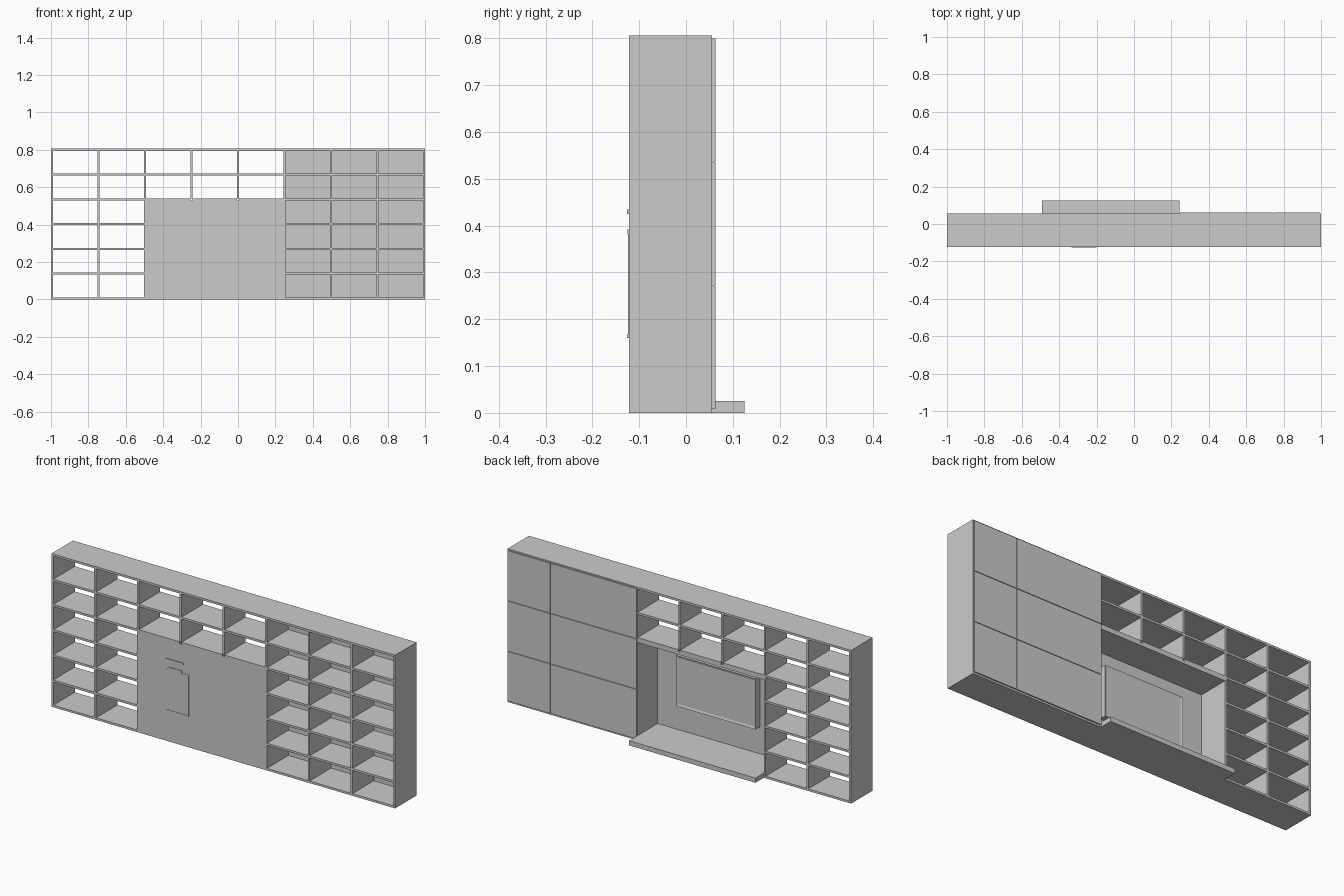
import bpy

cube = bpy.data.objects.get("Cube")
if cube:
    bpy.data.objects.remove(cube)

grey = bpy.data.materials.new("plain_grey")
grey.use_nodes = True
grey.diffuse_color = (0.6, 0.6, 0.6, 1)
grey.node_tree.nodes["Principled BSDF"].inputs["Base Color"].default_value = (0.6, 0.6, 0.6, 1)


def box(name, x0, x1, y0, y1, z0, z1):
    """Axis-aligned board given by its limits."""
    bpy.ops.mesh.primitive_cube_add(size=1)
    ob = bpy.context.object
    ob.name = name
    for v in ob.data.vertices:
        v.co = ((x0, x1)[v.co.x > 0], (y0, y1)[v.co.y > 0], (z0, z1)[v.co.z > 0])
    ob.data.materials.append(grey)
    return ob


T = 0.011                      # board thickness
FRONT, BACK = -0.122, 0.056    # case depth
TOP = 0.806
COLS, ROWS = 8, 6
STEP_X = (2 - T) / COLS
STEP_Z = (TOP - T) / ROWS
col = [-1 + i * STEP_X for i in range(COLS + 1)]   # left side of each upright
row = [j * STEP_Z for j in range(ROWS + 1)]        # underside of each shelf
N0, N1, NZ = 2, 5, 4                               # niche columns and top row

# Outer case
box("bottom_board", -1, 1, FRONT, BACK, 0, T)
box("top_board", -1, 1, FRONT, BACK, TOP - T, TOP)

# Uprights, shortened above the niche
for i, x in enumerate(col):
    z0 = row[NZ] + T if N0 < i < N1 else T
    box("upright", x, x + T, FRONT, BACK, z0, TOP - T)

# Shelves in each bay, left out inside the niche
for i in range(COLS):
    for j in range(1, ROWS):
        if not (N0 <= i < N1 and j < NZ):
            box("shelf", col[i] + T, col[i + 1], FRONT, BACK, row[j], row[j] + T)

# Niche lining and projecting ledge
nx0, nx1 = col[N0] + T, col[N1]
box("niche_panel", nx0, nx1, FRONT, FRONT + T, T, row[NZ])
box("niche_ceiling", nx0, nx1, FRONT + T, BACK, row[NZ] - 0.015, row[NZ])
box("niche_ledge", nx0, nx1, FRONT + T, 0.125, 0, 0.025)

# Doors closing the back of three columns
GAP = 0.0015
door_x = [col[N1], col[7] + T / 2, 0.996]
door_z = [0.008, 0.271, 0.536, 0.801]
for xa, xb in zip(door_x, door_x[1:]):
    for za, zb in zip(door_z, door_z[1:]):
        box("door", xa + GAP, xb - GAP, BACK, 0.0625, za + GAP, zb - GAP)

# Screen with an inset display face
tv = box("screen", -0.353, 0.109, -0.111, -0.074, 0.167, 0.434)
bpy.ops.object.mode_set(mode="EDIT")
bpy.ops.mesh.select_all(action="DESELECT")
bpy.ops.object.mode_set(mode="OBJECT")
for f in tv.data.polygons:
    f.select = f.normal.y > 0.5
bpy.ops.object.mode_set(mode="EDIT")
bpy.ops.mesh.select_mode(type="FACE")
bpy.ops.mesh.inset(thickness=0.012, depth=-0.004)
bpy.ops.object.mode_set(mode="OBJECT")

# Shallow fittings on the outside of the niche panel
box("fitting_plate", -0.335, -0.2, FRONT - 0.002, FRONT, 0.16, 0.38)
box("fitting_foot", -0.335, -0.2, FRONT - 0.004, FRONT, 0.16, 0.167)
box("fitting_bar", -0.32, -0.24, FRONT - 0.003, FRONT, 0.38, 0.392)
box("fitting_head", -0.335, -0.23, FRONT - 0.004, FRONT, 0.425, 0.435)
